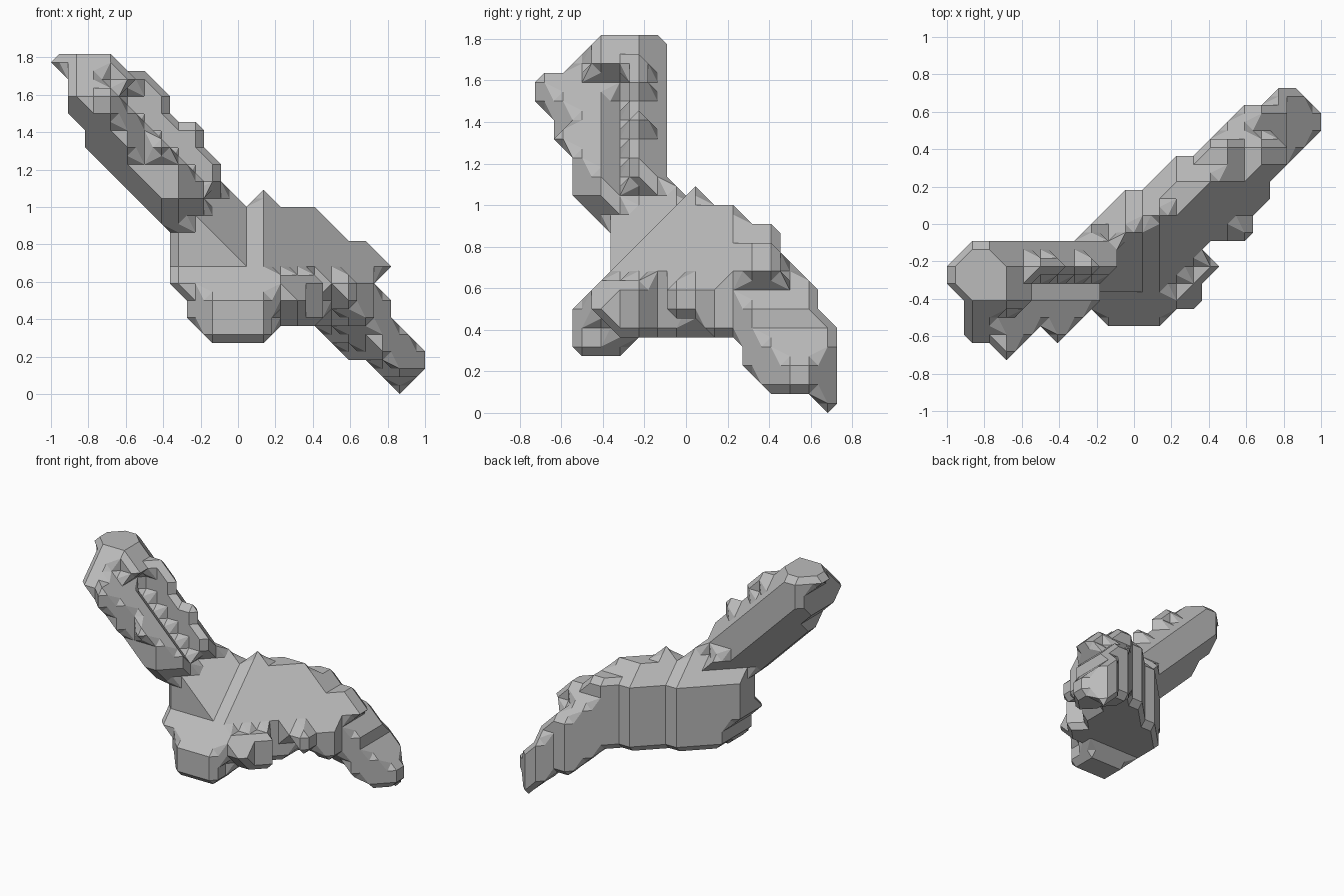
import bpy
import bmesh
from itertools import product
from mathutils import Vector

STEP = 1 / 22  # half of one lattice spacing

# Outline profiles, in half steps
FRONT = [(-22, 39), (-21, 40), (-15, 40), (-13, 38), (-11, 38), (-8, 35), (-8, 33), (-7, 32),
         (-5, 32), (-4, 31), (-4, 29), (2, 23), (3, 24), (5, 22), (9, 22), (13, 18), (15, 18),
         (16, 17), (15, 16), (17, 16), (18, 15), (16, 13), (18, 11), (18, 9), (22, 5), (22, 3),
         (19, 0), (15, 4), (13, 4), (9, 8), (5, 8), (3, 6), (-3, 6), (-6, 9), (-6, 11),
         (-8, 13), (-8, 17), (-10, 19), (-10, 21), (-18, 29), (-18, 31), (-20, 33), (-20, 37)]
SIDE = [(-9, 40), (-3, 40), (-2, 39), (-2, 25), (0, 23), (1, 24), (3, 22), (5, 22), (7, 20),
        (9, 20), (10, 19), (10, 17), (14, 13), (14, 11), (16, 9), (16, 1), (15, 0), (13, 2),
        (9, 2), (6, 5), (6, 7), (5, 8), (-5, 8), (-7, 6), (-11, 6), (-12, 7), (-12, 9),
        (-11, 10), (-12, 11), (-8, 15), (-8, 19), (-12, 23), (-12, 27), (-14, 29),
        (-13, 30), (-16, 33), (-16, 35), (-15, 36), (-13, 36)]
TOP = [(-19, -2), (-7, -2), (-1, 4), (1, 4), (5, 8), (7, 8), (13, 14), (15, 14), (17, 16),
       (19, 16), (22, 13), (22, 11), (16, 5), (16, 3), (14, 1), (14, -2), (10, -2), (8, -3),
       (10, -5), (8, -7), (8, -10), (5, -10), (3, -12), (-3, -12), (-6, -9), (-6, -11),
       (-9, -14), (-11, -12), (-15, -16), (-16, -14), (-19, -14), (-20, -13), (-20, -9),
       (-22, -7), (-22, -5)]


def within(profile, u, v):
    """Even-odd test of a point against a closed profile."""
    inside = False
    for (au, av), (bu, bv) in zip(profile, profile[1:] + profile[:1]):
        if (av > v) != (bv > v) and u < au + (v - av) * (bu - au) / (bv - av):
            inside = not inside
    return inside


def in_limb(x, y, z):
    """Raised limb: a chamfered back rim, a groove and a lower front ridge."""
    across = x + z
    at_tip = z - x >= 50 and y >= -9
    if y >= -5:
        lowest = 19 + y
    else:
        lowest = 12 + max(0, -9 - y)
    if y == -3:
        highest = 22
    elif y == -5 or at_tip:
        highest = 28
    else:
        highest = 18 if y == -7 else 20
    return lowest <= across <= highest


def in_trunk(x, y, z):
    """Trunk, front lump and tail."""
    # Front slope, diagonal shoulder and back chamfer
    if z - y > max(22, 24 - x):
        return False
    if x - y + z > (27 if z <= 13 else 25) or y - x + z > (21 if x > 0 else 23):
        return False
    # Small side knobs
    if x >= 15 and z >= 15 and y > 9:
        return False
    # Undersides of the tail and of the lump
    if x > 9:
        return x + y + 2 * z >= 34
    return x <= 3 or y + z >= 2


def is_solid(x, y, z):
    if not (within(FRONT, x, z) and within(SIDE, y, z) and within(TOP, x, y)):
        return False
    part = in_limb if z - x > 26 else in_trunk
    return part(x, y, z)


def connected(points):
    """Keep the largest connected group of lattice points."""
    left, best = set(points), set()
    while left:
        stack = [left.pop()]
        group = set(stack)
        while stack:
            p = stack.pop()
            for axis, move in product(range(3), (-2, 2)):
                q = tuple(c + move * (n == axis) for n, c in enumerate(p))
                if q in left:
                    left.remove(q)
                    group.add(q)
                    stack.append(q)
        best = max(best, group, key=len)
    return best


def cell_faces(corners, solid):
    """Facets that close the solid inside one lattice cell."""
    points = {c for c in corners if c in solid}
    for a, b in product(list(points), corners):
        if b not in solid and sum(abs(m - n) for m, n in zip(a, b)) == 2:
            points.add(tuple((m + n) // 2 for m, n in zip(a, b)))
    hull = bmesh.new()
    for p in sorted(points):
        hull.verts.new(p)
    bmesh.ops.convex_hull(hull, input=hull.verts[:])
    low, high = corners[0], corners[-1]
    facets = []
    for face in hull.faces:
        loop = [tuple(round(c) for c in v.co) for v in face.verts]
        on_wall = any(all(p[n] == wall[n] for p in loop)
                      for n in range(3) for wall in (low, high))
        if not on_wall:
            facets.append(loop)
    hull.free()
    return facets


def build_body(name, material):
    lattice = product(range(-21, 22, 2), range(-15, 16, 2), range(1, 40, 2))
    solid = connected([p for p in lattice if is_solid(*p)])
    bm = bmesh.new()
    verts = {}
    for x, y, z in product(range(-23, 22, 2), range(-17, 16, 2), range(-1, 40, 2)):
        corners = list(product((x, x + 2), (y, y + 2), (z, z + 2)))
        if sum(c in solid for c in corners) in (0, 8):
            continue
        for loop in cell_faces(corners, solid):
            for p in loop:
                if p not in verts:
                    verts[p] = bm.verts.new(Vector(p) * STEP)
            ring = [verts[p] for p in loop]
            if bm.faces.get(ring) is None:
                bm.faces.new(ring)
    # Merge coplanar facets into clean flat faces
    bmesh.ops.recalc_face_normals(bm, faces=bm.faces[:])
    bmesh.ops.dissolve_limit(bm, angle_limit=0.01, verts=bm.verts[:], edges=bm.edges[:])
    mesh = bpy.data.meshes.new(name)
    bm.to_mesh(mesh)
    bm.free()
    mesh.materials.append(material)
    obj = bpy.data.objects.new(name, mesh)
    bpy.context.collection.objects.link(obj)
    return obj


def make_material(name, colour):
    mat = bpy.data.materials.new(name)
    mat.use_nodes = True
    mat.diffuse_color = colour
    for node in mat.node_tree.nodes:
        if node.type == 'BSDF_PRINCIPLED':
            node.inputs["Base Color"].default_value = colour
    return mat


cube = bpy.data.objects.get("Cube")
if cube:
    bpy.data.objects.remove(cube, do_unlink=True)

grey = make_material("light grey", (0.5, 0.5, 0.5, 1))
build_body("faceted_body", grey)
